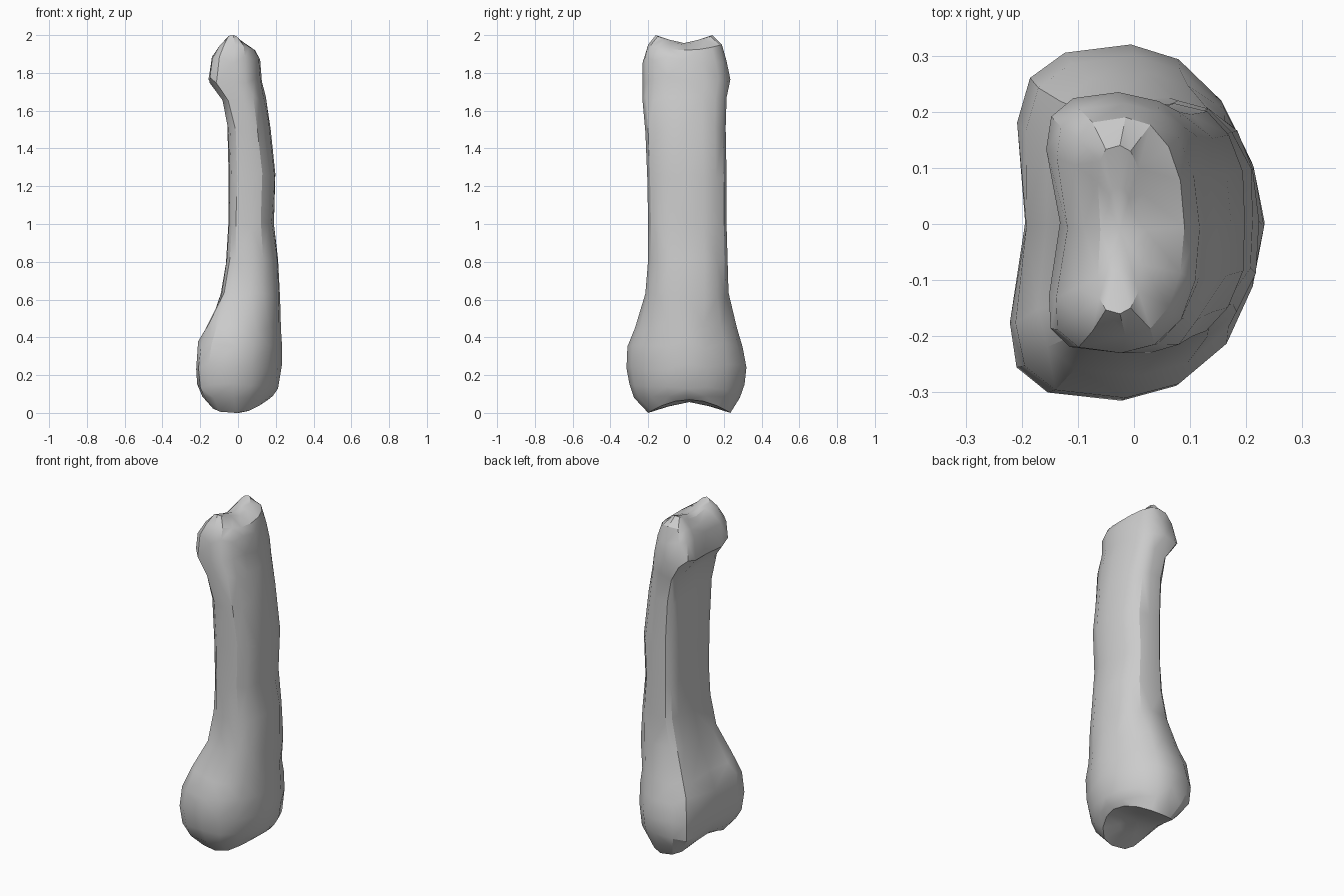
import bpy, bmesh, math, random

if "Cube" in bpy.data.objects:
    bpy.data.objects.remove(bpy.data.objects["Cube"], do_unlink=True)

random.seed(4)
SIDES = 16

# Single bone colour
bone_grey = bpy.data.materials.new("bone_grey")
bone_grey.use_nodes = True
colour = (0.6, 0.6, 0.6, 1)
bone_grey.diffuse_color = colour
bone_grey.node_tree.nodes["Principled BSDF"].inputs["Base Color"].default_value = colour

# Cross-sections, from the knuckle base to the head:
# height, x min, x max, y min, y max, groove on the -x side, saddle depth
SECTIONS = [
    (0.00, -0.15, 0.16, -0.20, 0.235, 0.01, -0.07),
    (0.08, -0.20, 0.185, -0.275, 0.285, 0.03, -0.01),
    (0.14, -0.23, 0.215, -0.30, 0.31, 0.04, 0),
    (0.24, -0.24, 0.23, -0.315, 0.32, 0.045, 0),
    (0.36, -0.23, 0.235, -0.31, 0.30, 0.04, 0),
    (0.46, -0.18, 0.23, -0.27, 0.27, 0.02, 0),
    (0.62, -0.10, 0.225, -0.215, 0.225, 0.01, 0),
    (0.80, -0.06, 0.215, -0.20, 0.22, 0, 0),
    (1.00, -0.05, 0.19, -0.20, 0.215, 0, 0),
    (1.25, -0.05, 0.20, -0.205, 0.215, 0, 0),
    (1.50, -0.055, 0.17, -0.215, 0.21, 0, 0),
    (1.66, -0.09, 0.145, -0.23, 0.215, 0.02, 0),
    (1.76, -0.18, 0.13, -0.23, 0.235, 0.05, 0),
    (1.87, -0.16, 0.12, -0.23, 0.215, 0.04, 0),
    (1.95, -0.12, 0.09, -0.20, 0.19, 0.03, 0.03),
    (2.00, -0.07, 0.02, -0.16, 0.14, 0.01, 0.05),
]


def power(value, exponent):
    return math.copysign(abs(value) ** exponent, value)


def ring(bm, z, x0, x1, y0, y1, groove, saddle):
    """One D-shaped outline: round towards +x, flatter and grooved towards -x."""
    verts = []
    base = z < 0.5
    end = z < 0.1 or z > 1.9
    flat_side = 0.45 if 0.6 < z < 1.7 else 0.6
    round_side = 1.1 if base else 0.9
    for i in range(SIDES):
        angle = math.tau * i / SIDES
        c, s = math.cos(angle), math.sin(angle)
        boxy = flat_side if c < -0.01 else round_side
        u, v = power(c, boxy), power(s, boxy)
        x = (x0 + x1) / 2 + u * (x1 - x0) / 2
        y = (y0 + y1) / 2 + v * (y1 - y0) / 2
        if c < 0:
            x += groove * max(0, 1 - (v / 0.7) ** 2)
            if base:
                # The base reaches further out on its front half
                x += 0.015 * v
        h = z - saddle * (1 - v * v)
        if not end:
            # Slight unevenness of a natural surface
            h += random.uniform(-0.02, 0.02)
            x += random.uniform(-0.004, 0.004)
        verts.append(bm.verts.new((x, y, h)))
    return verts


def cap(bm, rim, depth):
    """Close an end with a dished surface raised or lowered by depth."""
    n = len(rim)
    centre = sum((v.co for v in rim), rim[0].co * 0) / n
    centre.z += depth
    inner = []
    for v in rim:
        p = v.co.lerp(centre, 0.5)
        p.z = v.co.z * 0.4 + centre.z * 0.6
        inner.append(bm.verts.new(p))
    tip = bm.verts.new(centre)
    for i in range(n):
        j = (i + 1) % n
        bm.faces.new((rim[i], rim[j], inner[j], inner[i]))
        bm.faces.new((inner[i], inner[j], tip))


# Bone: loft the sections and close both ends
bm = bmesh.new()
rings = [ring(bm, *section) for section in SECTIONS]
for low, high in zip(rings, rings[1:]):
    for i in range(SIDES):
        j = (i + 1) % SIDES
        bm.faces.new((low[i], low[j], high[j], high[i]))
cap(bm, rings[0], 0.025)
cap(bm, rings[-1], -0.02)
bmesh.ops.triangulate(bm, faces=bm.faces[:])
bmesh.ops.recalc_face_normals(bm, faces=bm.faces[:])

mesh = bpy.data.meshes.new("finger_bone")
bm.to_mesh(mesh)
bm.free()
mesh.materials.append(bone_grey)
bone = bpy.data.objects.new("finger_bone", mesh)
bpy.context.collection.objects.link(bone)

# Smooth shading that keeps the sharper ridges
bpy.ops.object.select_all(action="DESELECT")
bone.select_set(True)
bpy.context.view_layer.objects.active = bone
bpy.ops.object.shade_smooth_by_angle(angle=math.radians(30))
